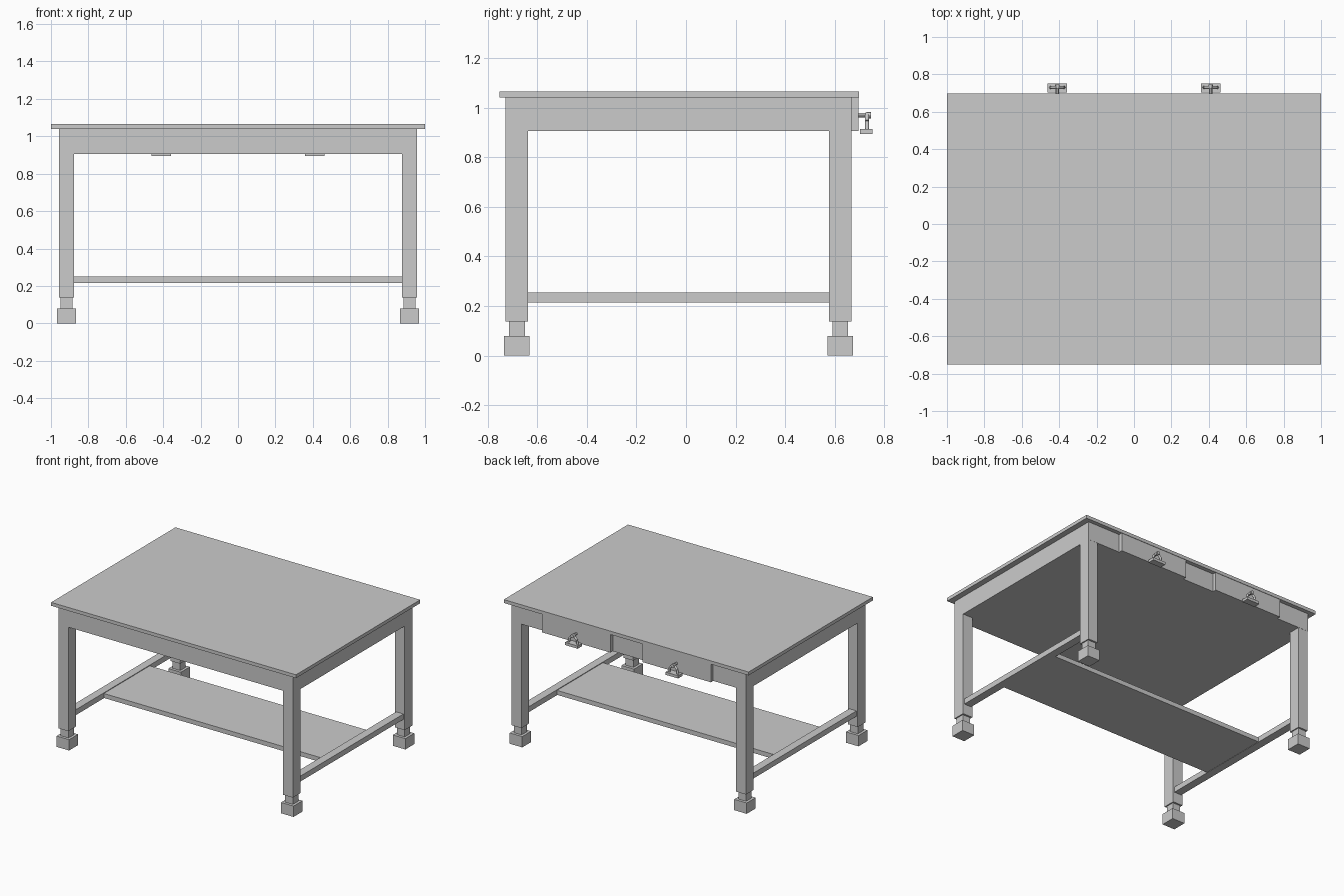
import bpy
from mathutils import Vector

if "Cube" in bpy.data.objects:
    bpy.data.objects.remove(bpy.data.objects["Cube"])


def box(name, x, y, z):
    """Box from (min, max) ranges on each axis."""
    bpy.ops.mesh.primitive_cube_add(size=1)
    ob = bpy.context.object
    ob.name = name
    for v in ob.data.vertices:
        v.co = [r[0] if c < 0 else r[1] for c, r in zip(v.co, (x, y, z))]
    return ob


def around(c, half):
    return (c - half, c + half)


def rod(name, a, b, radius, sides=12):
    """Cylinder between two points."""
    a, b = Vector(a), Vector(b)
    bpy.ops.mesh.primitive_cylinder_add(vertices=sides, radius=radius, depth=(b - a).length,
                                        location=(a + b) / 2)
    ob = bpy.context.object
    ob.name = name
    ob.rotation_euler = (b - a).to_track_quat('Z', 'Y').to_euler()
    bpy.ops.object.shade_smooth_by_angle()
    return ob


# Table top and the solid drawer case under it
box("table_top", (-1, 1), (-0.752, 0.698), (1.04, 1.065))
box("drawer_case", (-0.957, 0.957), (-0.727, 0.668), (0.905, 1.04))

# Legs with narrow necks and block feet
for row, y in (("front", -0.682), ("back", 0.622)):
    for side, s in (("left", -1), ("right", 1)):
        tag = f"{row}_{side}"
        x = s * 0.917
        box(tag + "_leg", around(x, 0.04), around(y, 0.045), (0.137, 0.905))
        box(tag + "_neck", around(x, 0.032), around(y, 0.032), (0.08, 0.137))
        box(tag + "_foot", around(x, 0.051), around(y, 0.052), (0, 0.08))

# Side stretchers and the low shelf between them
for side, s in (("left", -1), ("right", 1)):
    box(side + "_stretcher", around(s * 0.917, 0.03), (-0.637, 0.577), (0.214, 0.254))
box("low_shelf", (-0.887, 0.887), (-0.298, 0.238), (0.216, 0.249))

# Drawer fronts and stirrup handles on the back side
for side, s in (("left", -1), ("right", 1)):
    x = s * 0.41
    box(side + "_drawer_front", around(x, 0.28), (0.668, 0.695), (0.905, 1.04))
    rod(side + "_handle_stem", (x, 0.694, 0.97), (x, 0.742, 0.97), 0.009)
    rod(side + "_handle_knob", (x, 0.728, 0.97), (x, 0.746, 0.97), 0.013)
    box(side + "_handle_grip", around(x, 0.052), (0.702, 0.752), (0.894, 0.914))
    for t in (-1, 1):
        arm = [(x + t * 0.036, 0.73, 0.91), (x + t * 0.03, 0.73, 0.945), (x, 0.73, 0.976)]
        for p, q in zip(arm, arm[1:]):
            rod(side + "_handle_arm", p, q, 0.008)
